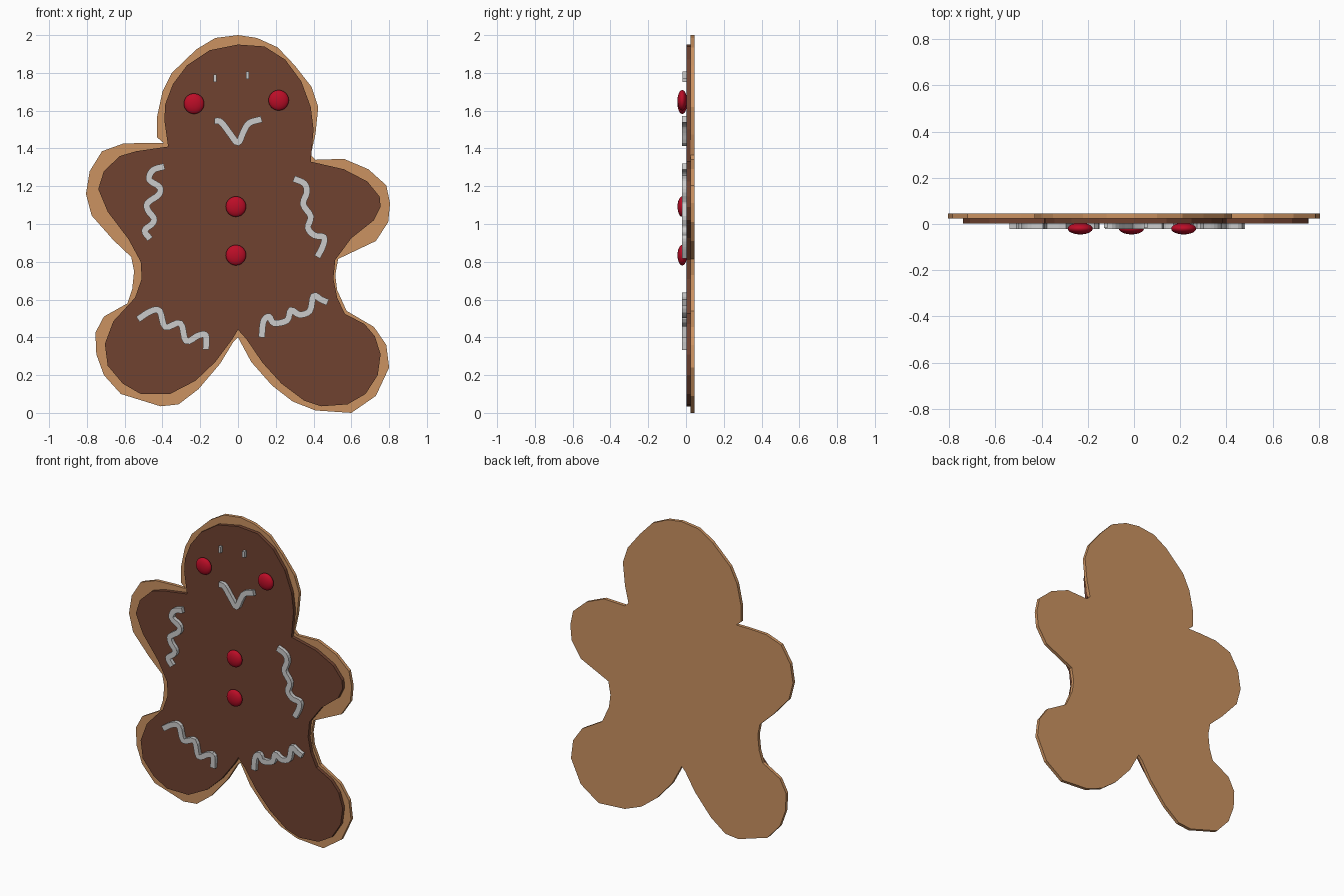
import bpy, bmesh
from mathutils import Vector


def material(name, rgb):
    m = bpy.data.materials.new(name)
    m.diffuse_color = (*rgb, 1)
    return m


TAN = material("biscuit", (0.60, 0.29, 0.12))
BROWN = material("chocolate", (0.16, 0.055, 0.03))
RED = material("red_candy", (0.50, 0.004, 0.02))


def slab(name, outline, y0, y1, mat=None):
    """Prism with an x/z outline between two depths."""
    bm = bmesh.new()
    face = bm.faces.new([bm.verts.new((x, y0, z)) for x, z in outline])
    ext = bmesh.ops.extrude_face_region(bm, geom=[face], use_keep_orig=True)
    moved = [v for v in ext["geom"] if isinstance(v, bmesh.types.BMVert)]
    bmesh.ops.translate(bm, verts=moved, vec=(0, y1 - y0, 0))
    bmesh.ops.recalc_face_normals(bm, faces=bm.faces)
    me = bpy.data.meshes.new(name)
    bm.to_mesh(me)
    bm.free()
    if mat:
        me.materials.append(mat)
    ob = bpy.data.objects.new(name, me)
    bpy.context.collection.objects.link(ob)
    return ob


def smooth_path(pts, steps=4):
    """Catmull-Rom curve through the points."""
    p = [Vector(q) for q in pts]
    p = [2 * p[0] - p[1]] + p + [2 * p[-1] - p[-2]]
    out = []
    for a, b, c, d in zip(p, p[1:], p[2:], p[3:]):
        for i in range(steps):
            t = i / steps
            out.append(0.5 * (2 * b + (c - a) * t + (2 * a - 5 * b + 4 * c - d) * t * t
                              + (3 * b - a - 3 * c + d) * t ** 3))
    return out + [p[-2]]


def icing(name, pts, width=0.034, y0=-0.021):
    """Piped ribbon: a path offset to both sides, then thickened."""
    path = smooth_path(pts)
    left, right = [], []
    for i, q in enumerate(path):
        t = (path[min(i + 1, len(path) - 1)] - path[max(i - 1, 0)]).normalized()
        n = Vector((-t.y, t.x)) * width / 2
        left.append(q + n)
        right.append(q - n)
    bm = bmesh.new()
    rings = [[bm.verts.new((v.x, y, v.y)) for v, y in ((l, y0), (r, y0), (r, 0.003), (l, 0.003))]
             for l, r in zip(left, right)]
    for a, b in zip(rings, rings[1:]):
        for k in range(4):
            bm.faces.new((a[k], a[(k + 1) % 4], b[(k + 1) % 4], b[k]))
    bm.faces.new(rings[0])
    bm.faces.new(rings[-1])
    bmesh.ops.recalc_face_normals(bm, faces=bm.faces)
    me = bpy.data.meshes.new(name)
    bm.to_mesh(me)
    bm.free()
    bpy.context.collection.objects.link(bpy.data.objects.new(name, me))


# Biscuit base, counter-clockwise from the gap between the legs
base = [(0, .40), (.07, .27), (.18, .145), (.29, .06), (.41, .013), (.60, 0), (.73, .09),
        (.80, .24), (.785, .36), (.72, .455), (.575, .54), (.525, .65), (.515, .73), (.53, .815),
        (.73, .91), (.795, 1.01), (.805, 1.11), (.785, 1.205), (.69, 1.29), (.56, 1.345),
        (.41, 1.34), (.385, 1.365), (.41, 1.475), (.425, 1.62), (.39, 1.725), (.30, 1.84),
        (.21, 1.935), (.10, 1.985), (0, 2.0), (-.12, 1.985), (-.22, 1.925), (-.35, 1.80),
        (-.40, 1.70), (-.43, 1.56), (-.43, 1.46), (-.395, 1.43), (-.49, 1.43), (-.61, 1.425),
        (-.72, 1.385), (-.785, 1.28), (-.805, 1.16), (-.775, 1.045), (-.66, .915), (-.565, .825),
        (-.55, .75), (-.56, .655), (-.585, .58), (-.71, .51), (-.755, .425), (-.75, .31),
        (-.71, .20), (-.62, .10), (-.41, .035), (-.315, .045), (-.21, .125), (-.095, .26),
        (-.025, .375)]
slab("biscuit_base", base, 0.024, 0.045, TAN)

# Chocolate layer
choc = [(0, .44), (.045, .39), (.13, .265), (.23, .155), (.35, .065), (.44, .035), (.58, .045),
        (.675, .10), (.74, .20), (.755, .31), (.725, .405), (.67, .47), (.565, .525),
        (.525, .61), (.505, .71), (.515, .81), (.60, .925), (.72, 1.02), (.755, 1.09),
        (.75, 1.145), (.685, 1.225), (.56, 1.29), (.385, 1.33), (.40, 1.50), (.385, 1.62),
        (.335, 1.755), (.25, 1.87), (.14, 1.94), (0, 1.95), (-.15, 1.92), (-.27, 1.84),
        (-.345, 1.74), (-.385, 1.635), (-.39, 1.55), (-.37, 1.41), (-.54, 1.385), (-.625, 1.36),
        (-.71, 1.28), (-.74, 1.185), (-.69, 1.065), (-.58, .92), (-.515, .80), (-.51, .71),
        (-.545, .61), (-.66, .485), (-.705, .365), (-.69, .25), (-.61, .155), (-.515, .10),
        (-.36, .10), (-.225, .17), (-.12, .27), (-.03, .39)]
slab("chocolate_layer", choc, 0.002, 0.025, BROWN)

# Piped icing
icing("mouth_icing", [(-.125, 1.545), (-.09, 1.54), (-.04, 1.475), (0, 1.43), (.03, 1.49),
                      (.06, 1.535), (.125, 1.555)])
icing("left_arm_icing", [(-.39, 1.305), (-.45, 1.285), (-.47, 1.235), (-.415, 1.195),
                         (-.42, 1.155), (-.48, 1.11), (-.475, 1.07), (-.445, 1.03),
                         (-.455, 1.0), (-.495, .965), (-.465, .92)])
icing("right_arm_icing", [(.295, 1.24), (.35, 1.215), (.365, 1.17), (.345, 1.105), (.385, 1.04),
                          (.37, .98), (.405, .94), (.455, .93), (.45, .885), (.42, .825)])
icing("left_leg_icing", [(-.53, .495), (-.465, .537), (-.415, .54), (-.385, .455), (-.305, .475),
                         (-.275, .38), (-.21, .41), (-.17, .41), (-.17, .335)])
icing("right_leg_icing", [(.125, .40), (.135, .485), (.165, .51), (.19, .475), (.26, .49),
                          (.28, .545), (.325, .52), (.38, .54), (.40, .62), (.44, .60),
                          (.475, .585)])
for side, x, z in (("left", -.122, 1.772), ("right", .051, 1.788)):
    icing(side + "_brow_icing", [(x, z - .02), (x, z + .02)], 0.016, -0.018)

# Candy eyes and buttons: flattened spheres
for name, x, z in (("left_eye", -.233, 1.637), ("right_eye", .215, 1.655),
                   ("upper_button", -.011, 1.092), ("lower_button", -.011, .835)):
    bpy.ops.mesh.primitive_uv_sphere_add(segments=32, ring_count=16, radius=1,
                                         location=(x, -0.02, z))
    ob = bpy.context.object
    ob.name = name
    ob.scale = (.054, .025, .054)
    ob.data.materials.append(RED)
    bpy.ops.object.shade_smooth()
